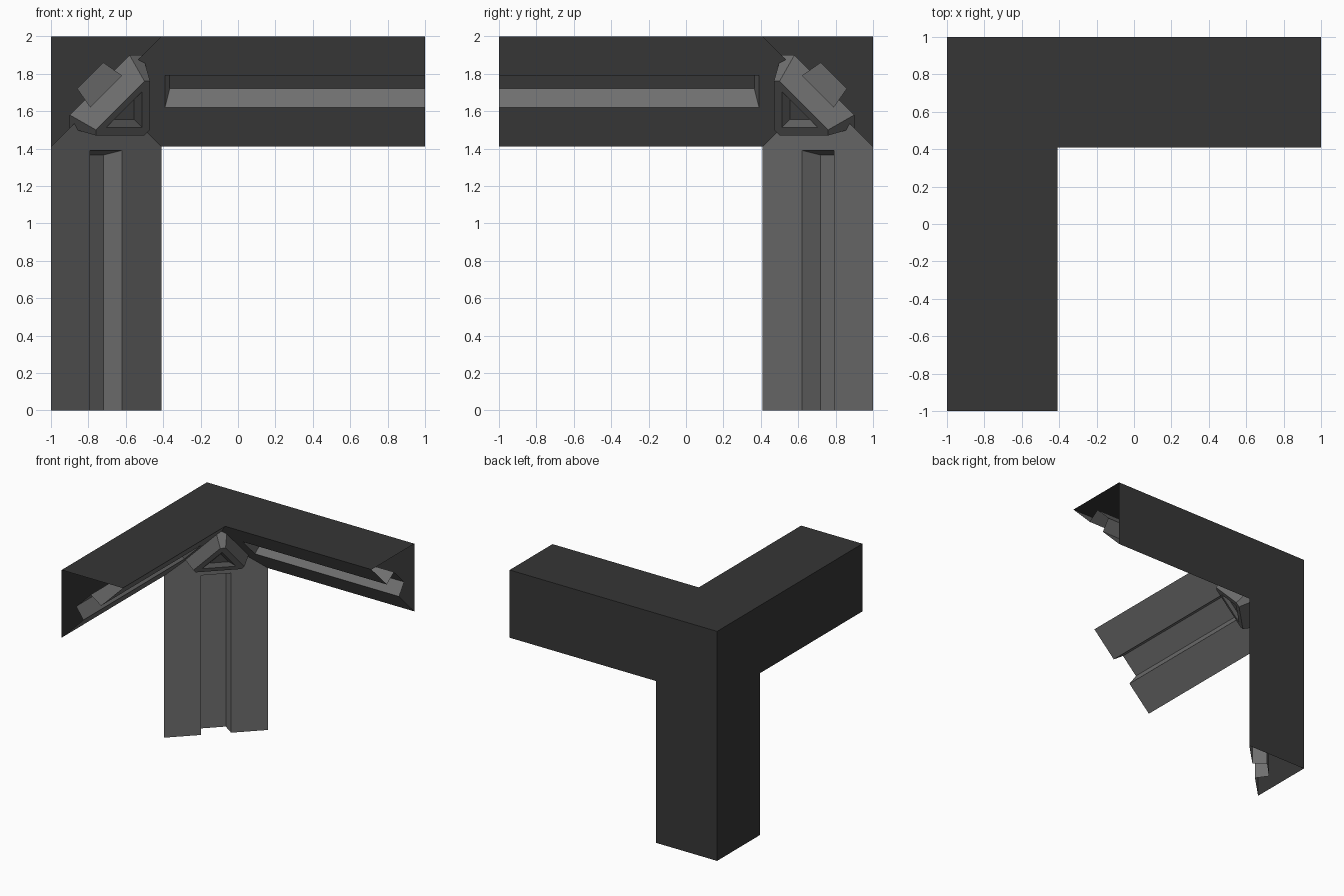
import bpy, bmesh
from mathutils import Vector

if "Cube" in bpy.data.objects:
    bpy.data.objects.remove(bpy.data.objects["Cube"])

W, L = 0.59, 2.0      # arm width and arm length, measured from the outer corner


def material(name, v):
    m = bpy.data.materials.new(name)
    m.diffuse_color = (v, v, v, 1)
    m.use_nodes = True
    m.node_tree.nodes["Principled BSDF"].inputs["Base Color"].default_value = m.diffuse_color
    return m


dark = material("dark charcoal", 0.037)
grey = material("mid grey", 0.16)


def place(p, k=0):
    """Turn distances from the corner along an arm (arm k) into world space."""
    a, b, c = p
    u, v, w = ((a, b, c), (c, a, b), (b, c, a))[k]
    return Vector((u - 1, 1 - v, 2 - w))


def finish(bm, name, mat):
    bmesh.ops.remove_doubles(bm, verts=bm.verts[:], dist=1e-4)
    me = bpy.data.meshes.new(name)
    bm.to_mesh(me)
    bm.free()
    me.materials.append(mat)
    ob = bpy.data.objects.new(name, me)
    bpy.context.collection.objects.link(ob)
    return ob


def sheet(bm, pts, k, target, towards=True):
    """Add one flat face that looks towards (or away from) a target point."""
    f = bm.faces.new([bm.verts.new(place(p, k)) for p in pts])
    f.normal_update()
    facing = f.normal.dot(place(target, k) - f.calc_center_median()) > 0
    if facing != towards:
        f.normal_flip()


# Outer shell: three L-shaped sheets meeting at the corner
bm = bmesh.new()
ell = [(0, 0), (L, 0), (L, W), (W, W), (W, L), (0, L)]
for k in range(3):
    sheet(bm, [(a, b, 0) for a, b in ell], k, (0.5, 0.5, 1), False)
finish(bm, "outer_shell", dark)

# Inner sides: mitred diagonal flanks with a groove, open at the far end
A, B, C, D = (0.21, 0.38), (0.14, 0.28), (0.28, 0.14), (0.38, 0.21)
G0, G1 = 0.61, 0.635          # groove start at the surface and at its floor
for k, name in enumerate(("right_arm", "front_arm", "leg")):
    bm = bmesh.new()
    look = (1.2, 0.4, 0.4)
    # flank beside the groove, both halves
    side = [(W, 0, W), (A[1], *A), (G0, *A), (L, *A), (L, 0, W)]
    sheet(bm, side, k, look)
    sheet(bm, [(u, w, v) for u, v, w in side], k, look)
    # flank between mitre point and groove
    sheet(bm, [(A[1], *A), (W / 2, W / 2, W / 2), (D[0], *D),
               (G0, *D), (G0, *A)], k, look)
    # groove walls, floor and closed end
    sheet(bm, [(G0, *A), (L, *A), (L, *B), (G1, *B)], k, look)
    sheet(bm, [(G1, *B), (L, *B), (L, *C), (G1, *C)], k, look)
    sheet(bm, [(G1, *C), (L, *C), (L, *D), (G0, *D)], k, look)
    sheet(bm, [(G0, *A), (G1, *B), (G1, *C), (G0, *D)], k, look)
    finish(bm, name + "_inner_side", grey)

# Corner plug: bevelled triangular block with a triangular recess
bm = bmesh.new()
rings = []
for a, b, c in ((0.49, 0.42, 0.10), (0.53, 0.50, 0.24),
                (0.488, 0.488, 0.294), (0.445, 0.445, 0.335)):
    ring = [(a, b, c), (a, c, b), (b, c, a), (c, b, a), (c, a, b), (b, a, c)]
    rings.append([bm.verts.new(place(p)) for p in ring])
for r0, r1 in zip(rings, rings[1:]):
    for i in range(6):
        j = (i + 1) % 6
        bm.faces.new((r0[i], r0[j], r1[j], r1[i]))
bm.faces.new(rings[0])
bm.faces.new(rings[-1])
bmesh.ops.remove_doubles(bm, verts=bm.verts[:], dist=1e-4)
bmesh.ops.recalc_face_normals(bm, faces=bm.faces[:])
finish(bm, "corner_plug", grey)
